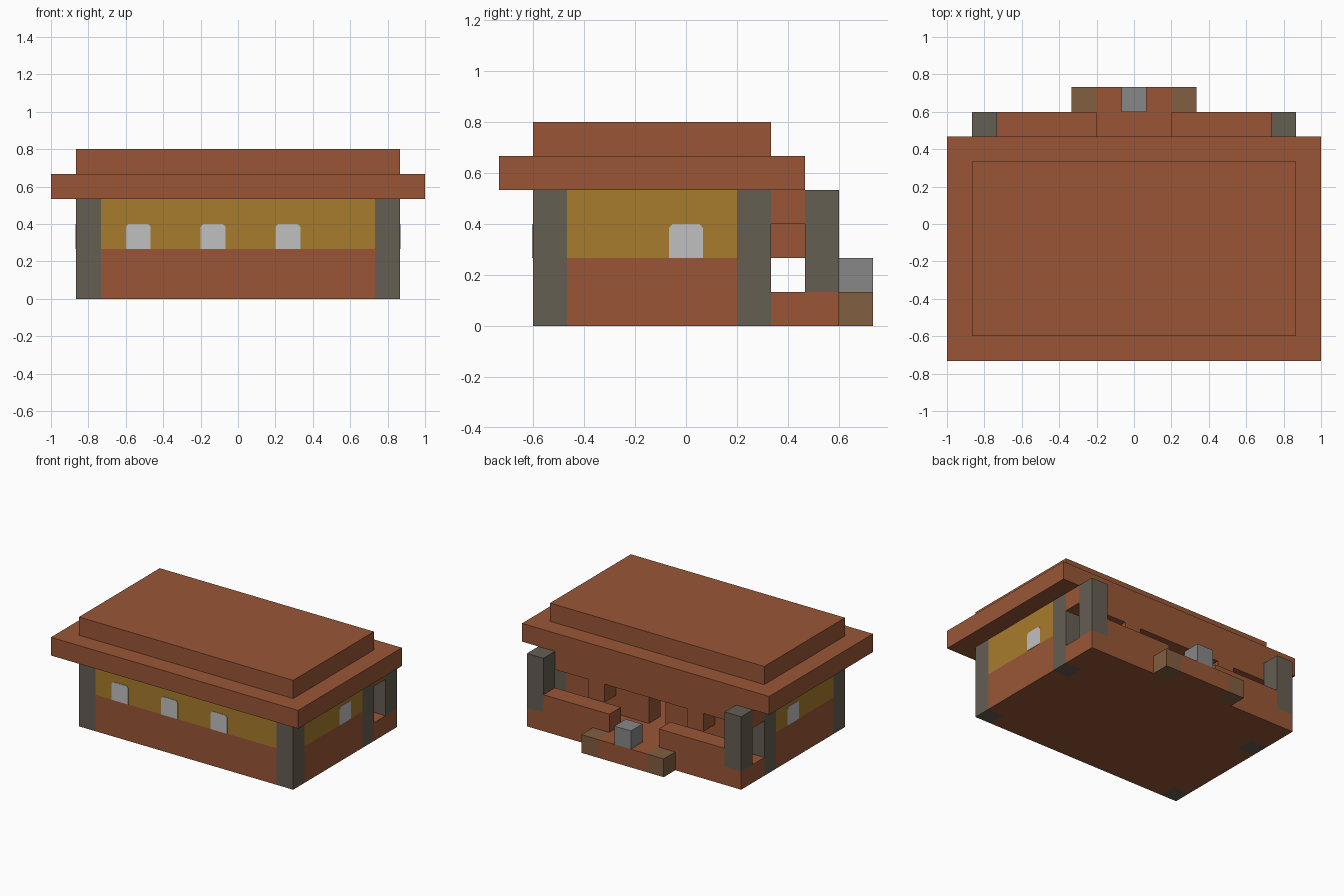
import bpy
import bmesh
from mathutils import Matrix

U = 2 / 15  # one building block

cube = bpy.data.objects.get("Cube")
if cube:
    bpy.data.objects.remove(cube, do_unlink=True)


def material(name, r, g, b):
    m = bpy.data.materials.new(name)
    m.use_nodes = True
    m.diffuse_color = (r, g, b, 1)
    m.node_tree.nodes["Principled BSDF"].inputs["Base Color"].default_value = (r, g, b, 1)
    return m


brick = material("red_brown_brick", .32, .094, .037)
plaster = material("ochre_plaster", .39, .2, .026)
stone = material("dark_stone", .13, .112, .086)
glass = material("pale_window", .53, .53, .53)
wood = material("tan_wood", .22, .113, .052)
metal = material("grey_block", .245, .242, .25)


def add(name, bm, mat):
    bmesh.ops.recalc_face_normals(bm, faces=bm.faces)
    mesh = bpy.data.meshes.new(name)
    bm.to_mesh(mesh)
    bm.free()
    mesh.materials.append(mat)
    obj = bpy.data.objects.new(name, mesh)
    bpy.context.collection.objects.link(obj)
    return obj


def box(name, mat, x, y, z):
    """Box from (low, high) ranges given in blocks."""
    bm = bmesh.new()
    bmesh.ops.create_cube(bm, size=1)
    for v in bm.verts:
        for i, (lo, hi) in enumerate((x, y, z)):
            v.co[i] = (hi if v.co[i] > 0 else lo) * U
    return add(name, bm, mat)


def pair(name, mat, x, y, z):
    """Box and its mirror image across x = 0."""
    box("left_" + name, mat, x, y, z)
    box("right_" + name, mat, (-x[1], -x[0]), y, z)


def window(name, x, y, angle):
    """Thin pane with clipped upper corners, facing -y before turning."""
    bm = bmesh.new()
    outline = [(-.5, 2), (.5, 2), (.5, 2.88), (.4, 3), (-.4, 3), (-.5, 2.88)]
    face = bm.faces.new([bm.verts.new((a * U, .002, b * U)) for a, b in outline])
    out = bmesh.ops.extrude_face_region(bm, geom=[face])
    moved = [e for e in out["geom"] if isinstance(e, bmesh.types.BMVert)]
    bmesh.ops.translate(bm, vec=(0, -.005, 0), verts=moved)
    place = Matrix.Translation((x * U, y * U, 0)) @ Matrix.Rotation(angle, 4, "Z")
    bm.transform(place)
    add(name, bm, glass)


# floors
box("room_floor", brick, (-5.5, 5.5), (-3.5, 2.5), (0, 1))
box("porch_floor", brick, (-6.5, 6.5), (2.5, 4.5), (0, 1))

# pillars
pair("front_pillar", stone, (5.5, 6.5), (-4.5, -3.5), (0, 4))
pair("middle_pillar", stone, (5.5, 6.5), (1.5, 2.5), (0, 4))
pair("porch_pillar", stone, (5.5, 6.5), (3.5, 4.5), (1, 4))

# walls: brick below, plaster above
for part, mat, z in (("lower", brick, (0, 2)), ("upper", plaster, (2, 4))):
    box(part + "_front_wall", mat, (-5.5, 5.5), (-4.5, -3.5), z)
    pair(part + "_side_wall", mat, (5.5, 6.5), (-3.5, 1.5), z)

# back wall with a doorway
pair("back_wall", brick, (.5, 5.5), (1.5, 2.5), (1, 4))
box("door_lintel", brick, (-.5, .5), (1.5, 2.5), (3, 4))

# windows
for i, x in enumerate((-4, -1, 2)):
    window(f"front_window_{i + 1}", x, -4.5, 0)
QUARTER = 1.5707963
window("left_window", 6.5, 0, QUARTER)
window("right_window", -6.5, 0, -QUARTER)

# porch
pair("porch_railing", brick, (1.5, 5.5), (3.5, 4.5), (1, 2))
box("porch_beam", brick, (-6.5, 6.5), (2.5, 3.5), (3, 4))
pair("hanging_block", brick, (2.5, 3.5), (2.5, 3.5), (2, 3))

# step
box("step", brick, (-1.5, 1.5), (4.5, 5.5), (0, 1))
pair("step_end", wood, (1.5, 2.5), (4.5, 5.5), (0, 1))
box("step_block", metal, (-.5, .5), (4.5, 5.5), (1, 2))

# roof
box("lower_roof", brick, (-7.5, 7.5), (-5.5, 3.5), (4, 5))
box("upper_roof", brick, (-6.5, 6.5), (-4.5, 2.5), (5, 6))
